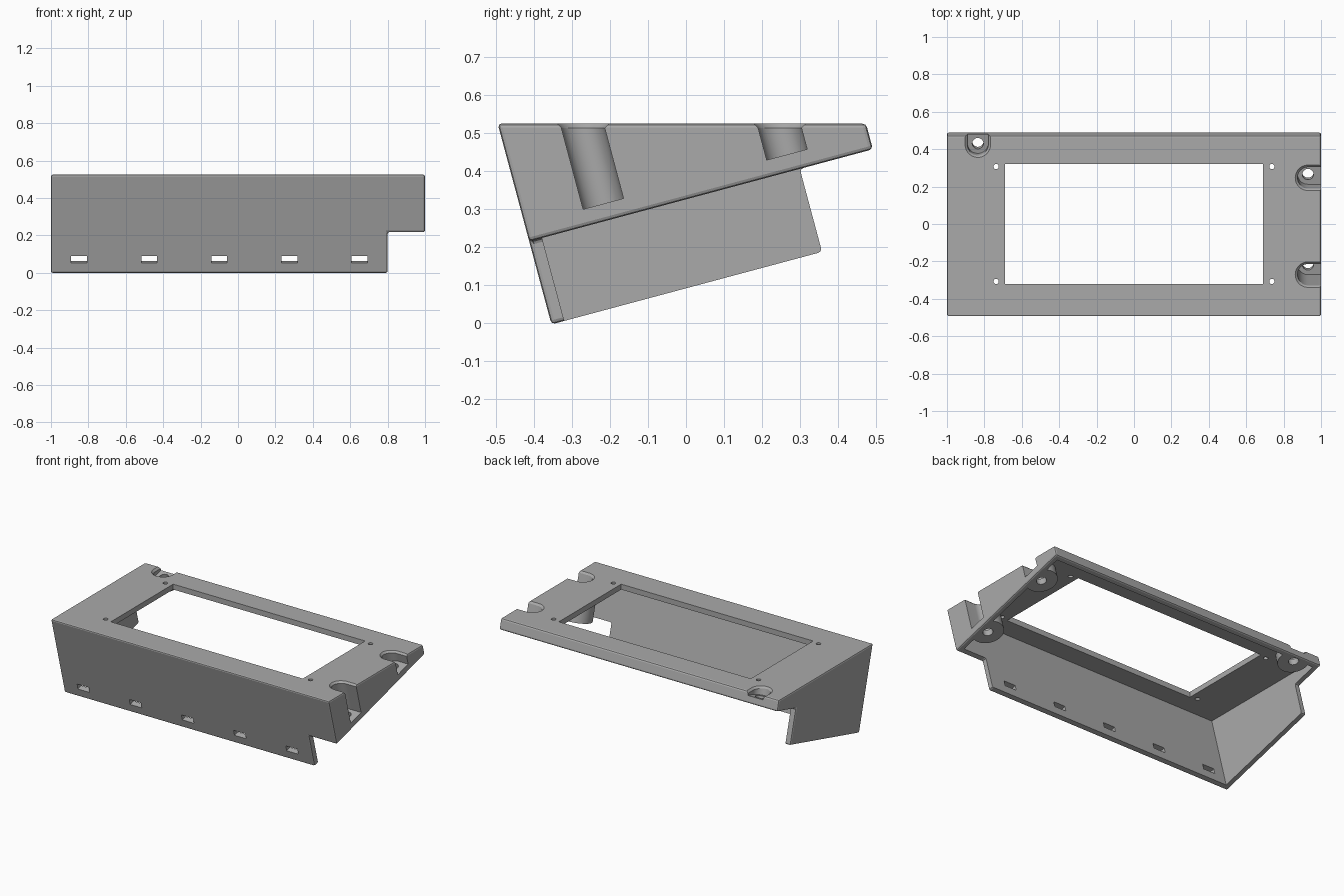
import bpy, bmesh
from math import sin, cos, radians, pi
from mathutils import Matrix, Vector

if "Cube" in bpy.data.objects:
    bpy.data.objects.remove(bpy.data.objects["Cube"])

TILT = radians(15)
TOP = 0.525          # height of the flat top
WALL = 0.035
BASE = 0.226         # rim level, measured square to the tilted base
DEPTH = 0.936
FRAME = Matrix.Translation((0, -0.354, -0.003)) @ Matrix.Rotation(TILT, 4, 'X')
WORLD = Matrix.Identity(4)

grey = bpy.data.materials.new("plain grey")
grey.use_nodes = True
grey.diffuse_color = (0.4, 0.4, 0.4, 1)
grey.node_tree.nodes["Principled BSDF"].inputs["Base Color"].default_value = (0.4, 0.4, 0.4, 1)


def loft(name, lower, upper, matrix):
    """Closed solid between two matching outlines."""
    bm = bmesh.new()
    a = [bm.verts.new(matrix @ Vector(p)) for p in lower]
    b = [bm.verts.new(matrix @ Vector(p)) for p in upper]
    bm.faces.new(a[::-1])
    bm.faces.new(b)
    for i in range(len(a)):
        j = (i + 1) % len(a)
        bm.faces.new((a[i], a[j], b[j], b[i]))
    bm.normal_update()
    if bm.calc_volume(signed=True) < 0:
        bmesh.ops.reverse_faces(bm, faces=bm.faces[:])
    mesh = bpy.data.meshes.new(name)
    bm.to_mesh(mesh)
    bm.free()
    obj = bpy.data.objects.new(name, mesh)
    bpy.context.collection.objects.link(obj)
    mesh.materials.append(grey)
    return obj


def side_prism(name, x0, x1, profile, matrix=FRAME):
    return loft(name, [(x0, u, v) for u, v in profile],
                [(x1, u, v) for u, v in profile], matrix)


def box(name, x0, x1, u0, u1, v0, v1, matrix=FRAME):
    return side_prism(name, x0, x1, [(u0, v0), (u1, v0), (u1, v1), (u0, v1)], matrix)


def cylinder(name, x, u, r, v0, v1, matrix=FRAME, n=48):
    ring = [(x + r * cos(2 * pi * i / n), u + r * sin(2 * pi * i / n)) for i in range(n)]
    return loft(name, [(*p, v0) for p in ring], [(*p, v1) for p in ring], matrix)


def slot_ring(x, y, z, r, heading):
    """Half circle with a straight open tail along the heading."""
    pts = [(r * cos(pi / 2 + pi * i / 24), r * sin(pi / 2 + pi * i / 24)) for i in range(25)]
    pts += [(0.2, -r), (0.2, r)]
    c, s = cos(heading), sin(heading)
    return [(x + p * c - q * s, y + p * s + q * c, z) for p, q in pts]


def apply(obj, mod):
    bpy.context.view_layer.objects.active = obj
    bpy.ops.object.modifier_apply(modifier=mod.name)


def measure(mesh):
    """Volume and width of a solid."""
    bm = bmesh.new()
    bm.from_mesh(mesh)
    volume = bm.calc_volume(signed=True)
    xs = [v.co.x for v in bm.verts] or [0]
    bm.free()
    return volume, max(xs) - min(xs)


def cut(obj, cutter):
    """Subtract the cutter with the first solver that gives a sound solid."""
    cutter.hide_render = True
    volume, width = measure(obj.data)
    mod = obj.modifiers.new("cut", 'BOOLEAN')
    mod.operation = 'DIFFERENCE'
    mod.object = cutter
    for solver in ('MANIFOLD', 'EXACT', 'FLOAT'):
        mod.solver = solver
        bpy.context.view_layer.update()
        graph = bpy.context.evaluated_depsgraph_get()
        new_volume, new_width = measure(obj.evaluated_get(graph).data)
        if 0 < new_volume < volume - 1e-7 and new_width > width - 0.01:
            apply(obj, mod)
            break
    else:
        obj.modifiers.remove(mod)
    bpy.data.objects.remove(cutter)


def level(u, z):
    """Distance above the tilted base at depth u for a world height z."""
    return (z + 0.003 - u * sin(TILT)) / cos(TILT)


# Outer body with the corner notch
back_leg = 0.737
body = side_prism("sloped_housing", -1, 1, [
    (0, 0), (back_leg, 0), (back_leg, BASE), (DEPTH, BASE),
    (DEPTH, level(DEPTH, TOP)), (0, level(0, TOP))])
cut(body, box("notch_cutter", 0.8, 1.2, -0.2, 1.2, -0.2, BASE))

# Merge flat faces, then soften the outer edges
bm = bmesh.new()
bm.from_mesh(body.data)
bmesh.ops.remove_doubles(bm, verts=bm.verts[:], dist=1e-5)
bmesh.ops.dissolve_limit(bm, angle_limit=radians(1), verts=bm.verts[:], edges=bm.edges[:])
bm.to_mesh(body.data)
bm.free()
bevel = body.modifiers.new("edges", 'BEVEL')
bevel.width = 0.01
bevel.segments = 2
bevel.limit_method = 'ANGLE'
apply(body, bevel)

# Hollow inside, leaving the screw bosses standing
inner_front, inner_back = WALL, DEPTH - WALL
cavity = side_prism("cavity_cutter", -1 + WALL, 1 - WALL, [
    (inner_front, -0.3), (inner_back, -0.3),
    (inner_back, level(inner_back, TOP - WALL)),
    (inner_front, level(inner_front, TOP - WALL))])
bosses = [(0.93, 0.214, 0), (0.93, 0.714, 0), (-0.835, 0.885, pi / 2)]
for x, u, heading in bosses:
    cut(cavity, cylinder("boss", x, u, 0.095, BASE + 0.003, 0.9))
cut(body, cavity)

# Open-sided screw recesses with a flared mouth and a through hole
for x, u, heading in bosses:
    cut(body, loft("recess_cutter", slot_ring(x, u, 0.271, 0.055, heading),
                   slot_ring(x, u, 0.8, 0.055, heading), FRAME))
    mouth = FRAME @ Vector((x, u, level(u, 0.513)))
    cut(body, loft("mouth_cutter", slot_ring(x, mouth.y, 0.513, 0.056, heading),
                   slot_ring(x, mouth.y, 0.533, 0.076, heading), WORLD))
    cut(body, cylinder("screw_cutter", x, u, 0.03, 0.15, 0.4))

# Display window and its four small fixing holes
cut(body, box("window_cutter", -0.69, 0.69, -0.32, 0.32, 0.45, 0.6, WORLD))
for x in (-0.737, 0.737):
    for y in (-0.307, 0.307):
        cut(body, cylinder("pin_cutter", x, y, 0.014, 0.45, 0.6, WORLD, 24))

# Row of slots through the front wall
for i in range(5):
    x = -0.85 + 0.375 * i
    cut(body, box("slot_cutter", x - 0.042, x + 0.042, -0.1, 0.1, 0.058, 0.095))

bpy.ops.object.select_all(action='DESELECT')
body.select_set(True)
bpy.context.view_layer.objects.active = body
bpy.ops.object.shade_smooth_by_angle(angle=radians(15))
